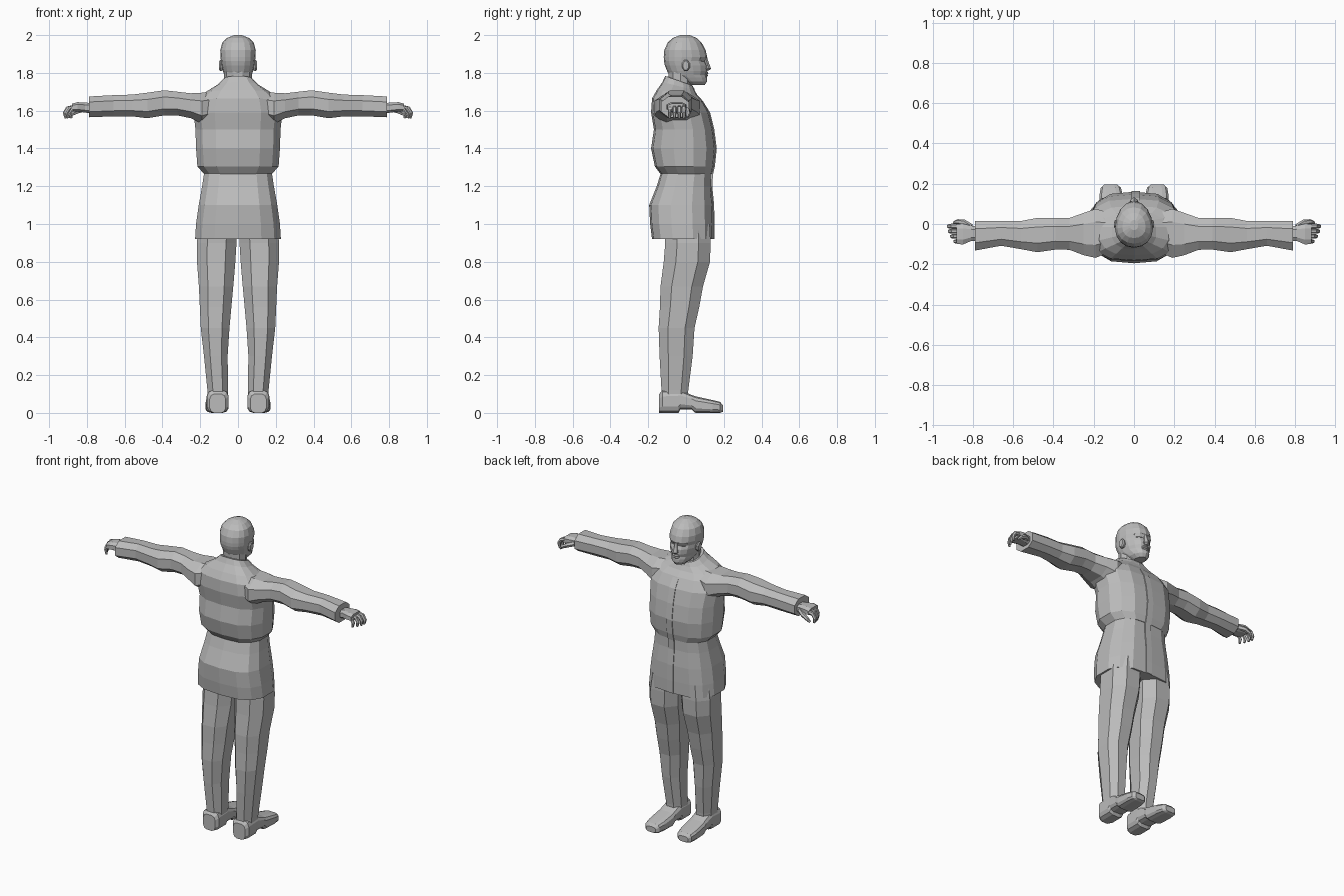
import bpy, bmesh, math
from mathutils import Vector

grey = bpy.data.materials.new("plain grey")
grey.diffuse_color = (0.5, 0.5, 0.5, 1)


def loft(name, rings, mirror=False):
    """Skin a list of equal-length point rings, capped at both ends."""
    bm = bmesh.new()
    rows = [[bm.verts.new(p) for p in r] for r in rings]
    n = len(rows[0])
    for a, b in zip(rows, rows[1:]):
        for i in range(n):
            j = (i + 1) % n
            bm.faces.new((a[i], a[j], b[j], b[i]))
    bm.faces.new(rows[0][::-1])
    bm.faces.new(rows[-1])
    bmesh.ops.recalc_face_normals(bm, faces=bm.faces[:])
    me = bpy.data.meshes.new(name)
    bm.to_mesh(me)
    bm.free()
    me.materials.append(grey)
    ob = bpy.data.objects.new(name, me)
    bpy.context.collection.objects.link(ob)
    if mirror:
        ob.modifiers.new("mirror", 'MIRROR')
    return ob


def ring(axis, pos, a0, a1, b0, b1, n=12, p=0.8, mid=0.5, tilt=0.0, turn=0.5):
    """Rounded section across one axis; mid sets where it is widest."""
    ac, bc = (a0 + a1) / 2, b0 + (b1 - b0) * mid
    pts = []
    for i in range(n):
        t = 2 * math.pi * (i + turn) / n
        c, s = math.cos(t), math.sin(t)
        k = 1 / math.cos(math.pi / n) if turn else 1
        a = ac + (a1 - a0) / 2 * math.copysign(min(1, abs(c) * k) ** p, c)
        b = bc + ((b1 - bc) if s > 0 else (bc - b0)) * math.copysign(min(1, abs(s) * k) ** p, s)
        pts.append({'z': (a, b, pos + tilt * b), 'x': (pos, a, b), 'y': (a, pos, b)}[axis])
    return pts


def tube(name, path, radii):
    """Six-sided finger along a path, mirrored to the other hand."""
    pts = [Vector(p) for p in path]
    rings = []
    for i, p in enumerate(pts):
        d = (pts[min(i + 1, len(pts) - 1)] - pts[max(i - 1, 0)]).normalized()
        v = d.cross(Vector((0, 1, 0))).normalized()
        u = v.cross(d)
        rings.append([p + radii[i] * (u * math.cos(k * math.pi / 3) + v * math.sin(k * math.pi / 3))
                      for k in range(6)])
    loft(name, rings, True)


# Jacket body: height, half width, back, front, tilt
body = [(1.265, .18, -.135, .14, 0), (1.305, .215, -.165, .15, 0), (1.40, .222, -.185, .16, 0),
        (1.50, .225, -.17, .147, 0), (1.59, .235, -.185, .125, 0), (1.655, .215, -.18, .09, -.05),
        (1.69, .17, -.155, .06, -.12), (1.72, .11, -.125, .045, -.25), (1.745, .08, -.11, .035, -.35)]
loft("jacket_body", [ring('z', z, -w, w, b, f, 14, .8, .5, t, 0.5) for z, w, b, f, t in body])

# Jacket skirt below the waist
skirt = [(.92, .227, -.18, .147), (1.0, .222, -.19, .148), (1.10, .208, -.195, .146),
         (1.20, .19, -.155, .136), (1.28, .178, -.13, .136)]
loft("jacket_skirt", [ring('z', z, -w, w, b, f, 14, .75) for z, w, b, f in skirt])

# Overlapping front edge of the jacket
edge = [(.921, .147), (1.0, .148), (1.10, .146), (1.20, .136), (1.262, .14), (1.305, .15), (1.40, .16),
        (1.50, .147), (1.59, .125), (1.645, .09)]
loft("jacket_front_edge", [[(-.012, f - .02, z), (.03, f - .02, z), (.03, f + .003, z), (-.012, f + .003, z)]
                           for z, f in edge])

# Collar
loft("collar", [ring('z', z, -w, w, b, f, 12, 1, .5, -.4, 0)
                for z, w, b, f in [(1.70, .092, -.12, .05), (1.735, .083, -.112, .045), (1.742, .07, -.1, .03)]])

# Sleeves: x, back, front, bottom, top
sleeve = [(.10, -.13, .05, 1.56, 1.70), (.19, -.168, .075, 1.53, 1.695), (.25, -.155, .055, 1.56, 1.692),
          (.32, -.128, .03, 1.575, 1.70), (.39, -.127, .03, 1.575, 1.708), (.48, -.14, .03, 1.56, 1.695),
          (.56, -.125, .015, 1.57, 1.685), (.66, -.108, .015, 1.57, 1.682), (.79, -.132, .015, 1.565, 1.675)]
loft("sleeve", [ring('x', x, a, b, c, d, 8, .85) for x, a, b, c, d in sleeve], True)

# Hands with curled fingers
palm = [(.77, -.085, -.012, 1.585, 1.64), (.81, -.085, -.008, 1.59, 1.643),
        (.85, -.102, .002, 1.595, 1.645), (.88, -.098, .0, 1.595, 1.637)]
loft("palm", [ring('x', x, a, b, c, d, 8, .7) for x, a, b, c, d in palm], True)
for i, name in enumerate(["little_finger", "ring_finger", "middle_finger", "index_finger"]):
    y, r = -.086 + .025 * i, .011 + .0006 * i
    e = (-.03, -.014, -.004, 0)[i]
    tube(name, [(.865, y, 1.62), (.903 + e, y, 1.612), (.918 + e, y, 1.588), (.912 + e, y, 1.56)],
         [r, r, r * .9, r * .6])
tube("thumb", [(.81, -.015, 1.61), (.845, .008, 1.60), (.875, .012, 1.585), (.895, .006, 1.565)],
     [.016, .015, .012, .007])

# Trouser legs: height, inner, outer, back, front
leg = [(.08, .052, .16, -.13, .01), (.12, .052, .162, -.13, .012), (.30, .055, .18, -.14, .035),
       (.45, .045, .197, -.145, .045), (.56, .035, .202, -.138, .07), (.67, .025, .207, -.135, .09),
       (.80, .014, .217, -.118, .127), (.90, .008, .218, -.11, .13), (1.0, .003, .205, -.11, .125)]
loft("trouser_leg", [ring('z', z, a, b, c, d, 8, .85) for z, a, b, c, d in leg], True)

# Shoes: y, inner, outer, bottom, top
shoe = [(-.142, .065, .15, 0, .10), (-.125, .05, .165, 0, .12), (-.04, .05, .165, 0, .125),
        (-.03, .05, .165, .018, .12), (.03, .052, .167, .018, .095), (.05, .05, .17, 0, .088),
        (.14, .055, .172, 0, .068), (.18, .065, .165, 0, .058), (.195, .082, .15, .006, .042)]
loft("shoe", [ring('y', y, a, b, c, d, 12, .6) for y, a, b, c, d in shoe], True)

# Neck
loft("neck", [ring('z', z, -w, w, b, f, 10, 1, .5, 0, 0)
              for z, w, b, f in [(1.66, .08, -.10, .03), (1.76, .073, -.095, .035), (1.84, .075, -.10, .04)]])

# Head: height, half width, back, front
head = [(1.735, .032, .01, .098), (1.755, .055, -.03, .112), (1.775, .066, -.065, .112),
        (1.79, .073, -.09, .107), (1.81, .08, -.10, .113), (1.84, .087, -.112, .112),
        (1.862, .09, -.117, .102), (1.885, .093, -.118, .112), (1.92, .094, -.115, .104),
        (1.96, .083, -.097, .083), (1.985, .058, -.07, .056), (2.0, .02, -.03, .02)]
loft("head", [ring('z', z, -w, w, b, f, 16, .95, .42, 0, 0) for z, w, b, f in head])

# Face details
loft("nose", [ring('z', z, -w, w, .085, f, 6, 1, .3, 0, .5)
              for z, w, f in [(1.812, .012, .12), (1.822, .02, .133), (1.85, .012, .122), (1.88, .008, .112)]])
loft("lips", [ring('z', z, -w, w, .075, f, 8, 1, .3, 0, 0)
              for z, w, f in [(1.778, .022, .11), (1.786, .03, .117), (1.792, .028, .113),
                              (1.798, .032, .119), (1.806, .022, .115)]])
loft("brow", [ring('x', x, .07, y, z - .007, z + .007, 6, 1, .5, 0, 0)
              for x, y, z in [(.01, .114, 1.88), (.035, .103, 1.886), (.062, .078, 1.88)]], True)
loft("eye", [ring('x', x, .07, y, 1.862 - h, 1.862 + h, 6, 1, .5, 0, 0)
             for x, y, h in [(.02, .099, .003), (.035, .096, .007), (.052, .082, .003)]], True)
loft("ear", [ring('x', x, -.022 - s, .02 + s, 1.81 - s, 1.868 + s, 8, 1)
             for x, s in [(.07, -.004), (.093, .0), (.1, -.006)]], True)
